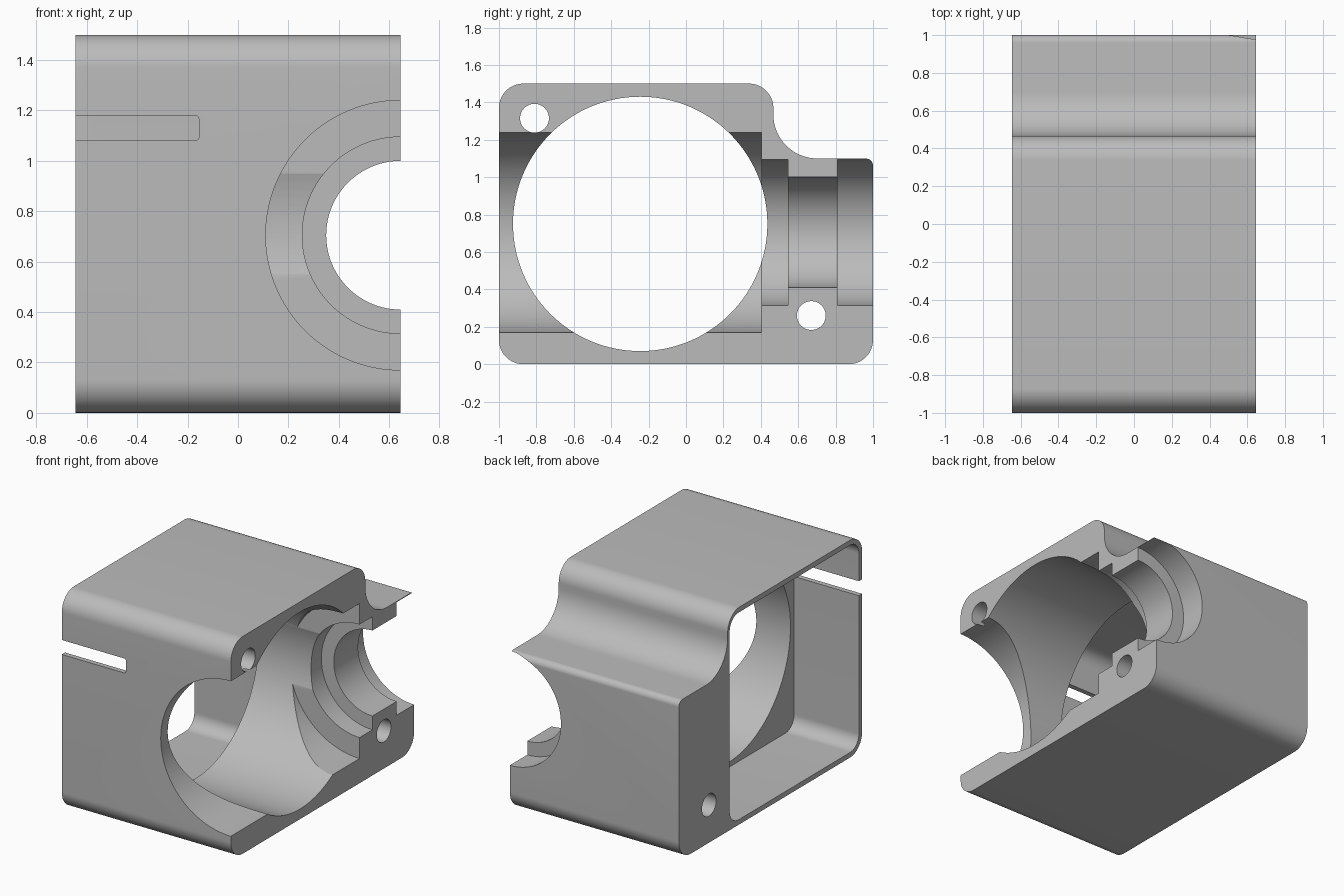
import bpy
import bmesh
from math import sin, cos, pi, radians
from mathutils import Vector, Matrix

cube = bpy.data.objects.get("Cube")
if cube:
    bpy.data.objects.remove(cube, do_unlink=True)

HALF = 0.645          # half the depth of the case along x
BORE_Y, BORE_Z = -0.245, 0.75
SHAFT_Z = 0.705

# One flat grey
grey = bpy.data.materials.new("plain grey")
grey.use_nodes = True
colour = (0.5, 0.5, 0.5, 1)
grey.diffuse_color = colour
grey.node_tree.nodes["Principled BSDF"].inputs["Base Color"].default_value = colour


def rounded(corners, steps=16):
    """Outline with each (a, b, radius) corner replaced by a tangent arc."""
    out = []
    for i, (a, b, r) in enumerate(corners):
        p = Vector((a, b))
        u = (Vector(corners[i - 1][:2]) - p).normalized()
        v = (Vector(corners[(i + 1) % len(corners)][:2]) - p).normalized()
        centre = p + (u + v) * r      # all corners are right angles
        for k in range(steps + 1):
            t = k / steps * pi / 2
            out.append(centre - v * r * cos(t) - u * r * sin(t))
    return out


def circle(a, b, r, steps=128):
    return [Vector((a + r * cos(2 * pi * k / steps), b + r * sin(2 * pi * k / steps)))
            for k in range(steps)]


def prism(name, outline, axis, start, end):
    """Extrude an outline along x (outline in y, z) or along y (outline in x, z)."""
    def place(p, d):
        return (d, p.x, p.y) if axis == "x" else (p.x, d, p.y)
    bm = bmesh.new()
    face = bm.faces.new([bm.verts.new(place(p, start)) for p in outline])
    side = bmesh.ops.extrude_face_region(bm, geom=[face])
    shift = Vector(place(Vector((0, 0)), end - start))
    bmesh.ops.translate(bm, vec=shift,
                        verts=[g for g in side["geom"] if isinstance(g, bmesh.types.BMVert)])
    bmesh.ops.recalc_face_normals(bm, faces=bm.faces)
    mesh = bpy.data.meshes.new(name)
    bm.to_mesh(mesh)
    bm.free()
    mesh.materials.append(grey)
    ob = bpy.data.objects.new(name, mesh)
    bpy.context.collection.objects.link(ob)
    return ob


def cut(target, cutter):
    cutter.hide_render = True
    mod = target.modifiers.new("cut", "BOOLEAN")
    mod.operation = "DIFFERENCE"
    mod.solver = "EXACT"
    mod.object = cutter
    bpy.ops.object.modifier_apply(modifier=mod.name)
    bpy.data.objects.remove(cutter, do_unlink=True)


# Outer case: tall block stepping down through a concave sweep
case = prism("half_case", rounded([
    (-1, 0, 0.13), (1, 0, 0.13), (1, 1.1, 0.04),
    (0.467, 1.1, 0.235), (0.467, 1.5, 0.13), (-1, 1.5, 0.13)]), "x", -HALF, HALF)
bpy.context.view_layer.objects.active = case
case.select_set(True)

# Square pocket on the closed side
pocket = [(-0.965, 0.035, 0.095), (0.445, 0.035, 0.095),
          (0.445, 1.465, 0.095), (-0.965, 1.465, 0.095)]
cut(case, prism("pocket_cutter", rounded(pocket), "x", -1, -0.15))

# Main bore through the case
cut(case, prism("bore_cutter", circle(BORE_Y, BORE_Z, 0.68), "x", -0.4, 1))

# Stepped half bore along the parting face: radius, start, end
for r, start, end in [(0.535, -1.2, 0.405), (0.39, 0.3, 0.545),
                      (0.295, 0.4, 1.2), (0.39, 0.81, 1.2)]:
    cut(case, prism("shaft_cutter", circle(HALF, SHAFT_Z, r), "y", start, end))

# Two screw holes
for y, z in [(-0.81, 1.315), (0.67, 0.26)]:
    cut(case, prism("screw_cutter", circle(y, z, 0.077, 48), "x", -1, 1))

# Slot in the front wall
slot = [(-1, 1.08, 0.015), (-0.155, 1.08, 0.015), (-0.155, 1.18, 0.015), (-1, 1.18, 0.015)]
cut(case, prism("slot_cutter", rounded(slot, 4), "y", -1.2, -0.9))

bpy.ops.object.shade_smooth_by_angle(angle=radians(30))
